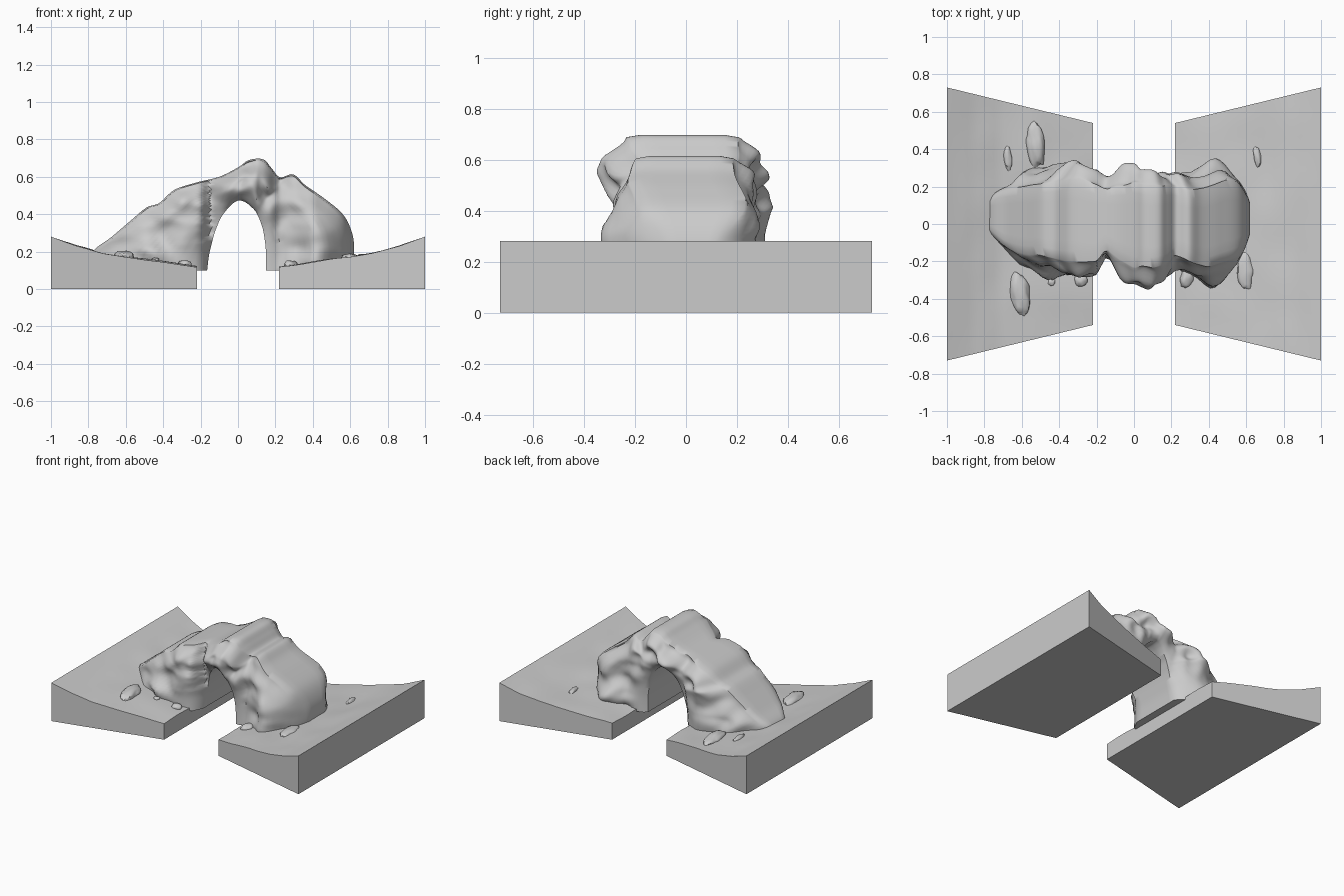
import bpy, bmesh, math, random
from mathutils import Vector, noise

if "Cube" in bpy.data.objects:
    bpy.data.objects.remove(bpy.data.objects["Cube"])

random.seed(4)

def lerp_table(pts, x):
    if x <= pts[0][0]:
        return pts[0][1:]
    for a, b in zip(pts, pts[1:]):
        if x <= b[0]:
            f = (x - a[0]) / (b[0] - a[0])
            return [p + (q - p) * f for p, q in zip(a[1:], b[1:])]
    return pts[-1][1:]

def catmull(pts, t):
    n = len(pts) - 1
    i = min(int(t * n), n - 1)
    f = t * n - i
    p0, p1, p2, p3 = (pts[max(0, min(n, i + k))] for k in (-1, 0, 1, 2))
    return [0.5 * (2*b + (c - a)*f + (2*a - 5*b + 4*c - d)*f*f + (3*b - a - 3*c + d)*f**3)
            for a, b, c, d in zip(p0, p1, p2, p3)]

def finish(name, bm, angle=40):
    bmesh.ops.recalc_face_normals(bm, faces=bm.faces)
    me = bpy.data.meshes.new(name)
    bm.to_mesh(me)
    bm.free()
    ob = bpy.data.objects.new(name, me)
    bpy.context.collection.objects.link(ob)
    bpy.ops.object.select_all(action='DESELECT')
    ob.select_set(True)
    bpy.context.view_layer.objects.active = ob
    bpy.ops.object.shade_smooth_by_angle(angle=math.radians(angle))
    return ob

# ground height by distance from the gap
HEIGHT = [(0.22, 0.118), (0.4, 0.145), (0.6, 0.17), (0.72, 0.19), (0.86, 0.228), (1.0, 0.28)]

def ground_z(x, y):
    edge = max(0, min(1, (1 - abs(x)) * 5))
    return lerp_table(HEIGHT, abs(x))[0] + 0.010 * edge * noise.noise(Vector((x * 5, y * 4, 2)))

# two flared ground slabs
def ground(name, side):
    bm = bmesh.new()
    nx, ny = 28, 24
    top, bot = [], []
    for i in range(nx + 1):
        x = 0.22 + 0.78 * i / nx
        w = 0.54 + 0.19 * i / nx
        ys = [w * (2 * j / ny - 1) for j in range(ny + 1)]
        top.append([bm.verts.new((side * x, y, ground_z(side * x, y))) for y in ys])
        bot.append([bm.verts.new((side * x, y, 0)) for y in ys])
    for g in (top, bot):
        for i in range(nx):
            for j in range(ny):
                bm.faces.new((g[i][j], g[i+1][j], g[i+1][j+1], g[i][j+1]))
    for i in range(nx):
        for j in (0, ny):
            bm.faces.new((top[i][j], top[i+1][j], bot[i+1][j], bot[i][j]))
    for j in range(ny):
        for i in (0, nx):
            bm.faces.new((top[i][j], top[i][j+1], bot[i][j+1], bot[i][j]))
    finish(name, bm)

ground("ground_left", -1)
ground("ground_right", 1)

# arch stations: outer x, z, inner x, z
STATIONS = [
    (-0.79, 0.10, -0.165, 0.10), (-0.775, 0.20, -0.155, 0.18), (-0.68, 0.275, -0.14, 0.245),
    (-0.58, 0.36, -0.125, 0.30), (-0.49, 0.435, -0.11, 0.34), (-0.42, 0.46, -0.095, 0.375),
    (-0.34, 0.53, -0.075, 0.405), (-0.22, 0.57, -0.055, 0.43), (-0.10, 0.60, -0.03, 0.455),
    (0.0, 0.65, 0.0, 0.473), (0.06, 0.69, 0.025, 0.47), (0.135, 0.693, 0.05, 0.457),
    (0.18, 0.645, 0.07, 0.44), (0.225, 0.597, 0.09, 0.42), (0.295, 0.613, 0.105, 0.395),
    (0.36, 0.555, 0.12, 0.36), (0.46, 0.485, 0.133, 0.32), (0.56, 0.40, 0.142, 0.27),
    (0.61, 0.30, 0.148, 0.22), (0.62, 0.20, 0.15, 0.16), (0.60, 0.10, 0.15, 0.10)]
# half widths along x: front and back
WIDTH = [(-0.79, 0.06, 0.18), (-0.7, 0.16, 0.25), (-0.6, 0.205, 0.28), (-0.45, 0.245, 0.30),
         (-0.3, 0.28, 0.32), (-0.2, 0.27, 0.29), (-0.15, 0.17, 0.25), (-0.08, 0.25, 0.27),
         (0.0, 0.31, 0.30), (0.1, 0.32, 0.27), (0.17, 0.28, 0.28), (0.22, 0.23, 0.27),
         (0.3, 0.27, 0.24), (0.4, 0.31, 0.28), (0.5, 0.27, 0.32), (0.56, 0.23, 0.30), (0.63, 0.09, 0.18)]

def side_y(x, z, u, t, s):
    # narrow crest swelling to the full width, with creased folds
    full = lerp_table(WIDTH, x)[0 if s < 0 else 1]
    k = min(1, t / 0.4)
    shape = 0.74 + 0.26 * k * k * (3 - 2 * k)
    shape -= 0.18 * max(0, (t - 0.7) / 0.3) ** 2
    n = noise.noise(Vector((u * 11, t * 2.2, 7 + s * 3)))
    n += 0.6 * noise.noise(Vector((x * 9 + z * 4, z * 9, 3 + s * 5)))
    return s * (full * shape + 0.075 * n * math.sin(math.pi * min(1, t * 1.1 + 0.05)))

# rock arch: rings lofted along the span
bm = bmesh.new()
NU, NT, NY = 110, 18, 8
rings = []
for i in range(NU + 1):
    u = i / NU
    ox, oz, ix, iz = catmull(STATIONS, u)
    def pt(t, s):
        x, z = ox + (ix - ox) * t, oz + (iz - oz) * t
        return Vector((x, side_y(x, z, u, t, s), z))
    front = [pt(j / NT, -1) for j in range(NT + 1)]
    back = [pt(j / NT, 1) for j in range(NT, -1, -1)]
    under = [front[-1].lerp(back[0], j / NY) for j in range(1, NY)]
    crest = [back[-1].lerp(front[0], j / NY) for j in range(1, NY)]
    # slightly lowered crest borders
    for p in (front[0], back[-1]):
        p.x += (ix - ox) * 0.02
        p.z += (iz - oz) * 0.04
    rings.append([bm.verts.new(p) for p in front + under + back + crest])
n = len(rings[0])
for a, b in zip(rings, rings[1:]):
    for j in range(n):
        bm.faces.new((a[j], a[(j+1) % n], b[(j+1) % n], b[j]))
bm.faces.new(rings[0])
bm.faces.new(rings[-1])
finish("rock_arch", bm, 50)

# scattered flat stones: x, y, half width, half length, half height
STONES = [(-0.525, 0.425, 0.05, 0.118, 0.035), (-0.61, -0.37, 0.052, 0.115, 0.03),
          (0.595, -0.25, 0.042, 0.10, 0.02), (-0.675, 0.35, 0.022, 0.065, 0.016),
          (0.66, 0.36, 0.02, 0.055, 0.014), (-0.285, -0.30, 0.035, 0.035, 0.025),
          (0.28, -0.29, 0.035, 0.05, 0.025), (-0.44, -0.31, 0.02, 0.02, 0.012)]
for k, (x, y, a, b, c) in enumerate(STONES):
    bm = bmesh.new()
    bmesh.ops.create_icosphere(bm, subdivisions=3, radius=1)
    tilt = random.uniform(-0.15, 0.15)
    for v in bm.verts:
        p = v.co * (1 + 0.22 * noise.noise(v.co * 1.8 + Vector((k * 5, 0, 0))))
        px, py = p.x * a, p.y * b
        v.co = (x + px + tilt * py, y + py, ground_z(x, y) + p.z * c)
    finish(f"stone_{k + 1}", bm)
